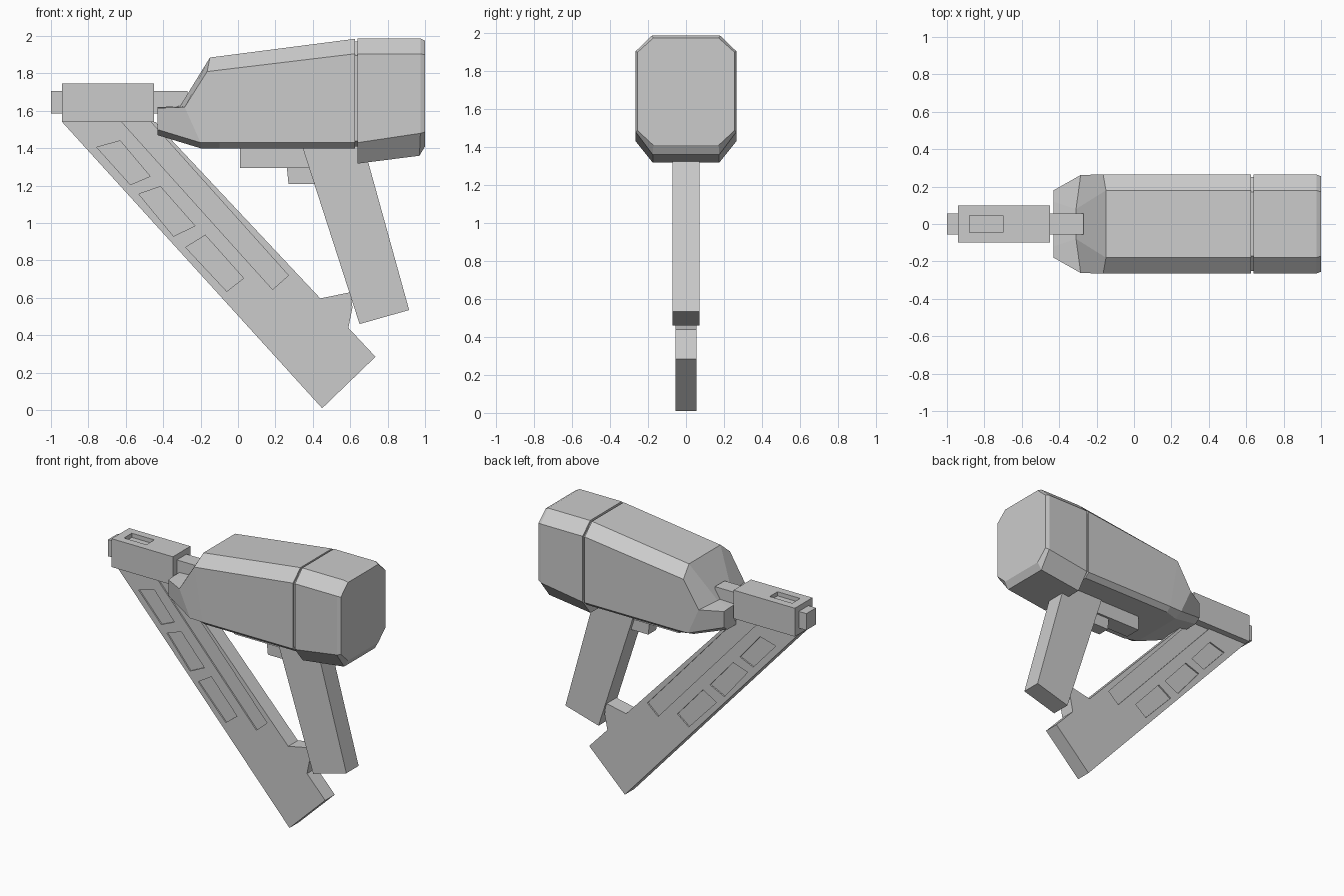
import bpy, bmesh

if "Cube" in bpy.data.objects:
    bpy.data.objects.remove(bpy.data.objects["Cube"])


def make_object(name, verts, faces):
    mesh = bpy.data.meshes.new(name)
    bm = bmesh.new()
    vs = [bm.verts.new(v) for v in verts]
    for f in faces:
        bm.faces.new([vs[i] for i in f])
    bmesh.ops.recalc_face_normals(bm, faces=bm.faces)
    bm.to_mesh(mesh)
    bm.free()
    obj = bpy.data.objects.new(name, mesh)
    bpy.context.collection.objects.link(obj)
    return obj


def loft(name, half_rings):
    """Skin rings whose +y half is given top to bottom; -y half is mirrored."""
    rings = [h + [(x, -y, z) for x, y, z in reversed(h)] for h in half_rings]
    n = len(rings[0])
    faces = [tuple(range(n)), tuple(range((len(rings) - 1) * n, len(rings) * n))]
    for r in range(len(rings) - 1):
        for i in range(n):
            j = (i + 1) % n
            faces.append((r * n + i, r * n + j, (r + 1) * n + j, (r + 1) * n + i))
    return make_object(name, [v for ring in rings for v in ring], faces)


def plate(name, profile, y0, y1):
    """Extrude an x-z outline between two y values."""
    n = len(profile)
    verts = [(x, y, z) for y in (y0, y1) for x, z in profile]
    faces = [tuple(range(n)), tuple(range(n, 2 * n))]
    faces += [(i, (i + 1) % n, (i + 1) % n + n, i + n) for i in range(n)]
    return make_object(name, verts, faces)


def box(name, x0, x1, w, z0, z1):
    return plate(name, [(x0, z0), (x1, z0), (x1, z1), (x0, z1)], -w, w)


def cut(target, cutter):
    cutter.hide_render = True
    mod = target.modifiers.new("recess", 'BOOLEAN')
    mod.operation = 'DIFFERENCE'
    mod.solver = 'EXACT'
    mod.object = cutter
    bpy.context.view_layer.objects.active = target
    bpy.ops.object.modifier_apply(modifier=mod.name)
    bpy.data.objects.remove(cutter)


# Motor housing with faceted nose
loft("motor_housing", [
    [(-.43, .12, 1.62), (-.43, .18, 1.615), (-.43, .18, 1.50), (-.43, .14, 1.47)],
    [(-.31, .08, 1.625), (-.285, .262, 1.62), (-.20, .262, 1.43), (-.20, .20, 1.40)],
    [(-.15, .18, 1.885), (-.165, .265, 1.81), (-.10, .265, 1.43), (-.10, .23, 1.40)],
    [(.625, .18, 1.985), (.625, .265, 1.905), (.625, .265, 1.43), (.625, .23, 1.40)],
])

# Seam between housing and rear cap
loft("housing_seam", [
    [(x, .17, 1.972), (x, .252, 1.895), (x, .252, 1.44), (x, .20, 1.41)]
    for x in (.60, .66)
])

# Rear cap with a small edge bevel
loft("rear_cap", [
    [(.64, .18, 1.987), (.64, .265, 1.905), (.64, .265, 1.43), (.64, .175, 1.318)],
    [(.975, .18, 1.987), (.975, .265, 1.905), (.975, .265, 1.48), (.97, .175, 1.36)],
    [(1.0, .172, 1.975), (1.0, .255, 1.90), (1.0, .255, 1.487), (1.0, .172, 1.41)],
])

# Driver rod and nose block with a window on top
box("driver_rod", -1.0, -.27, .055, 1.585, 1.705)
head = box("nose_block", -.94, -.45, .10, 1.54, 1.745)
cut(head, box("window_cutter", -.88, -.70, .045, 1.715, 1.80))

# Slanted nail magazine with its foot
magazine = plate("magazine", [
    (-.94, 1.54), (.45, .01), (.735, .285), (.59, .44), (.612, .55),
    (.60, .63), (.44, .597), (-.37, 1.46), (-.44, 1.54)], -.055, .055)

# Shallow recesses on both sides of the magazine
recesses = [
    [(-.755, 1.405), (-.63, 1.44), (-.47, 1.25), (-.575, 1.205)],
    [(-.53, 1.155), (-.415, 1.195), (-.23, .985), (-.345, .93)],
    [(-.28, .87), (-.175, .935), (.03, .705), (-.06, .635)],
    [(-.63, 1.55), (-.475, 1.55), (.27, .72), (.185, .645)],
]
for outline in recesses:
    for side in (-1, 1):
        cut(magazine, plate("recess_cutter", outline, side * .045, side * .1))

# Handle, trigger housing and trigger
plate("handle", [(.34, 1.42), (.65, .46), (.915, .535), (.67, 1.42)], -.07, .07)
box("trigger_housing", .01, .45, .06, 1.295, 1.42)
plate("trigger", [(.26, 1.31), (.27, 1.21), (.42, 1.21), (.42, 1.31)], -.045, .045)
